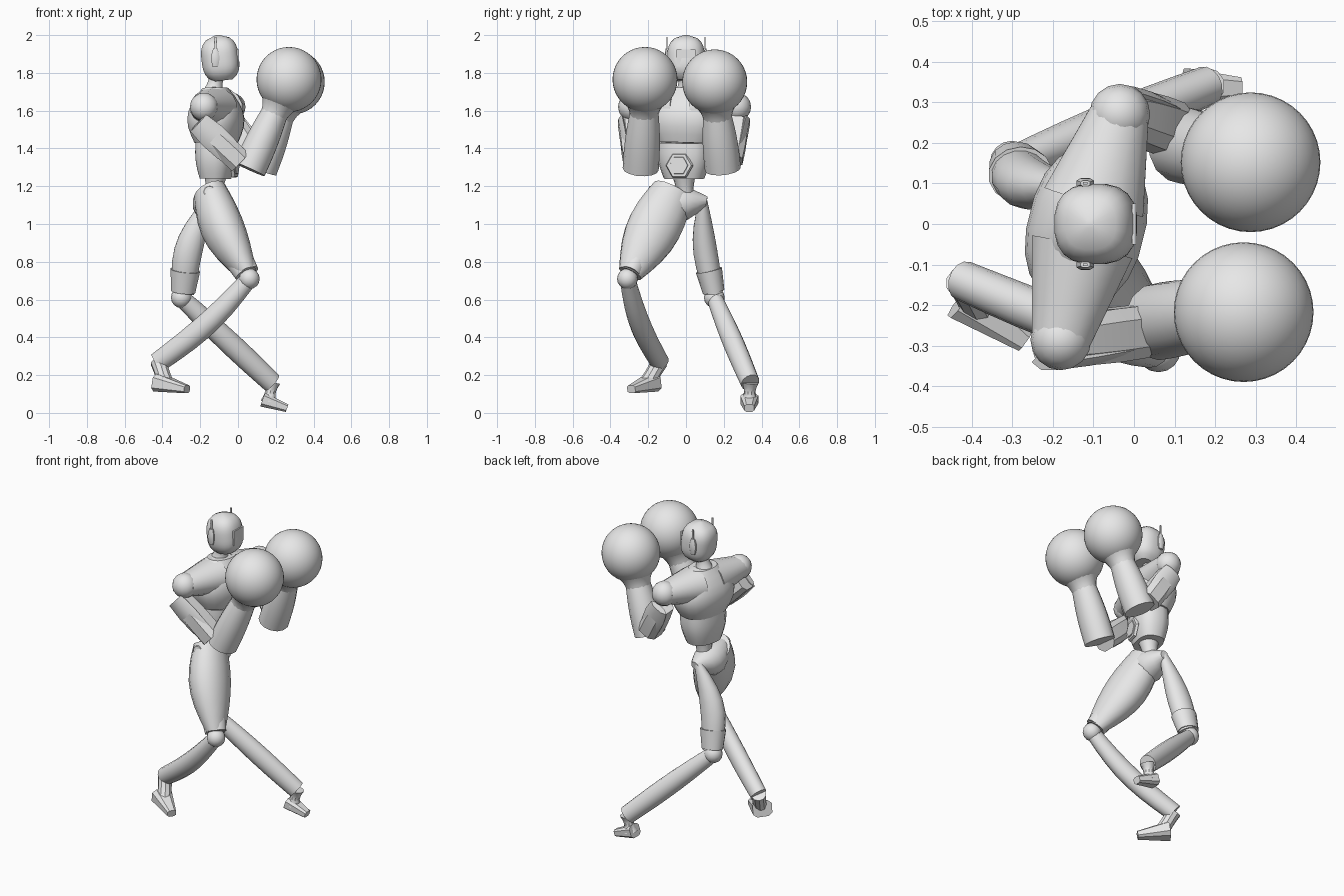
import bpy, bmesh, math
from mathutils import Vector, Matrix

cube = bpy.data.objects.get("Cube")
if cube:
    bpy.data.objects.remove(cube, do_unlink=True)

COLOUR = (0.8, 0.8, 0.8, 1)
grey = bpy.data.materials.new("plain_grey")
grey.use_nodes = True
grey.diffuse_color = COLOUR
grey.node_tree.nodes["Principled BSDF"].inputs["Base Color"].default_value = COLOUR

AHEAD = Vector((1, 0, 0))
ACROSS = Vector((0, 1, 0))
UP = Vector((0, 0, 1))
FACING = Vector((1, -0.25, 0)).normalized()  # the chest is turned a little


def finish(name, bm):
    """Turn the bmesh into a grey object, smooth with sharp edges kept."""
    bmesh.ops.recalc_face_normals(bm, faces=bm.faces)
    mesh = bpy.data.meshes.new(name)
    bm.to_mesh(mesh)
    bm.free()
    part = bpy.data.objects.new(name, mesh)
    bpy.context.collection.objects.link(part)
    mesh.materials.append(grey)
    bpy.ops.object.select_all(action='DESELECT')
    part.select_set(True)
    bpy.context.view_layer.objects.active = part
    bpy.ops.object.shade_smooth_by_angle(angle=math.radians(35))


def taper(first, last, swell=0.0):
    """Radius rule: straight taper plus a swelling in the middle."""
    return lambda t: first + (last - first) * t + swell * math.sin(math.pi * t)


def squared(value, power):
    return math.copysign(abs(value) ** power, value)


def loft(name, start, end, radius, width=1.0, sides=14, ref=AHEAD, power=1.0, steps=7, bend=None):
    """Skin rings from start to end; a low power squares them, bend bows the path."""
    bm = bmesh.new()
    start, end = Vector(start), Vector(end)
    axis = (end - start).normalized()
    u = (ref - axis * ref.dot(axis)).normalized()
    v = axis.cross(u)
    rings = []
    for i in range(steps + 1):
        t = i / steps
        centre = start.lerp(end, t)
        if bend:
            centre += Vector(bend) * math.sin(math.pi * t)
        ring = []
        for k in range(sides):
            angle = math.tau * (k + 0.5) / sides
            du = u * squared(math.cos(angle), power)
            dv = v * squared(math.sin(angle), power) * width
            ring.append(bm.verts.new(centre + (du + dv) * radius(t)))
        rings.append(ring)
    for low, high in zip(rings, rings[1:]):
        for k in range(sides):
            n = (k + 1) % sides
            bm.faces.new((low[k], low[n], high[n], high[k]))
    bm.faces.new(rings[0])
    bm.faces.new(rings[-1])
    finish(name, bm)


def ball(name, centre, radius, segments=16):
    bm = bmesh.new()
    bmesh.ops.create_uvsphere(bm, u_segments=segments, v_segments=segments // 2, radius=radius,
                              matrix=Matrix.Translation(centre))
    finish(name, bm)


def box(name, centre, size):
    bm = bmesh.new()
    bmesh.ops.create_cube(bm, matrix=Matrix.Translation(centre) @ Matrix.Diagonal((*size, 1)))
    finish(name, bm)


def skull(t):
    """Rounded crown above, narrower cut at the jaw."""
    s = 1.9 * t - 0.9
    return 0.1 * math.sqrt(max(0.01, 1 - abs(s) ** 3))


# Head with visor, ears and antennas, on a short neck
loft("head", (-0.08, 0, 1.76), (-0.11, 0, 2), skull, sides=20, power=0.8, steps=12)
box("visor", (0, 0, 1.88), (0.01, 0.1, 0.09))
for side, sign in (("right", -1), ("left", 1)):
    x, y = -0.12, sign * 0.1
    loft(side + "_ear", (x, y, 1.83), (x, y, 1.93), taper(0.014, 0.012, 0.01), width=0.6,
         sides=8, power=0.7)
    box(side + "_antenna", (x, y, 1.95), (0.01, 0.006, 0.08))
loft("neck", (-0.13, 0, 1.7), (-0.11, 0, 1.8), taper(0.055, 0.045, -0.01))

# Chest, abdomen, six-sided buckle and spine
loft("chest", (-0.115, -0.01, 1.43), (-0.12, 0, 1.72), taper(0.11, 0.065, 0.055), width=1.38,
     sides=20, ref=FACING, power=0.85)
loft("abdomen", (-0.12, -0.01, 1.24), (-0.115, -0.01, 1.43), taper(0.08, 0.105, 0.01), width=1.33,
     sides=16, ref=FACING, power=0.8)
buckle = Vector((-0.12, -0.01, 1.31)) + FACING * 0.1
for name, size, depth in (("buckle_rim", 0.075, 0.015), ("buckle", 0.055, 0.02)):
    loft(name, buckle, buckle + FACING * depth, taper(size, size * 0.9), sides=6, ref=UP, steps=1)
loft("spine", (-0.13, 0, 1.12), (-0.12, -0.01, 1.25), taper(0.04, 0.06, -0.005))

# Pelvis, reaching up to the right hip
loft("pelvis", (-0.15, -0.2, 1.17), (-0.14, 0.11, 1.12), taper(0.03, 0.025, 0.07),
     bend=(0, 0, -0.04))

# Legs: hip, knee, shin end, heel, toe, thigh rule, width, bows, ankle pinch, foot rule
legs = {
    "right": ((-0.15, -0.07, 1.17), (0.06, -0.31, 0.71), (-0.42, -0.14, 0.27),
              (-0.42, -0.18, 0.16), (-0.27, -0.29, 0.125),
              taper(0.09, 0.052, 0.043), 1.25, (-0.02, 0, 0), (0.02, -0.02, -0.015),
              -0.004, taper(0.05, 0.022)),
    "left": ((-0.15, 0.09, 1.13), (-0.3, 0.15, 0.61), (0.18, 0.34, 0.16),
             (0.13, 0.335, 0.07), (0.26, 0.335, 0.025),
             taper(0.025, 0.06, 0.032), 0.85, (-0.035, -0.02, 0), (0, 0, 0),
             -0.015, taper(0.04, 0.022)),
}
for side, (*joints, thigh, girth, bow, sag, pinch, sole) in legs.items():
    hip, knee, shin, heel, toe = map(Vector, joints)
    cuff = hip.lerp(knee, 0.94)
    loft(side + "_thigh", hip, cuff, thigh, width=girth, sides=16, bend=bow)
    loft(side + "_knee_cuff", hip.lerp(knee, 0.72) + Vector(bow) * 0.6, cuff,
         taper(0.08, 0.066), width=0.88, steps=2)
    ball(side + "_knee", knee, 0.055)
    loft(side + "_shin", knee, shin, taper(0.045, 0.055, 0.01), width=0.9, ref=UP, bend=sag)
    loft(side + "_ankle", shin, heel.lerp(toe, 0.25), taper(0.045, 0.045, pinch), sides=10)
    loft(side + "_foot", heel, toe, sole, width=1.25, sides=8, ref=UP, power=0.6, steps=3)

# Arms: shoulder, upper arm, upper arm end, elbow, wrist, fist
arms = {
    "right": ((-0.18, -0.285, 1.62), (-0.21, -0.295, 1.535), (0.01, -0.265, 1.33),
              (0.06, -0.24, 1.29), (0.2, -0.22, 1.6), (0.27, -0.217, 1.765)),
    "left": ((-0.035, 0.27, 1.62), (-0.03, 0.275, 1.545), (0.09, 0.235, 1.34),
             (0.12, 0.195, 1.29), (0.23, 0.165, 1.58), (0.287, 0.152, 1.752)),
}
for side, joints in arms.items():
    shoulder, upper, lower, elbow, wrist, fist = map(Vector, joints)
    outward = ACROSS * math.copysign(0.045, shoulder.y)
    loft(side + "_sleeve", shoulder.lerp((-0.115, 0, 1.61), 0.8), shoulder,
         taper(0.13, 0.075), ref=FACING, width=0.88)
    ball(side + "_shoulder", shoulder, 0.075)
    loft(side + "_upper_arm", upper, lower, taper(0.06, 0.068, 0.005),
         sides=8, ref=ACROSS, power=0.7, steps=3)
    loft(side + "_arm_plate", upper + outward, lower + outward * 0.8,
         taper(0.022, 0.018, 0.006), width=2.8, sides=6, ref=ACROSS, steps=3)
    loft(side + "_forearm", elbow, wrist, taper(0.09, 0.07, 0.007), width=1.06)
    loft(side + "_glove_cuff", elbow.lerp(wrist, 0.9), wrist.lerp(fist, 0.35),
         taper(0.07, 0.11, -0.008), width=1.05, sides=20, steps=4)
    ball(side + "_glove", fist, 0.172, 40)
